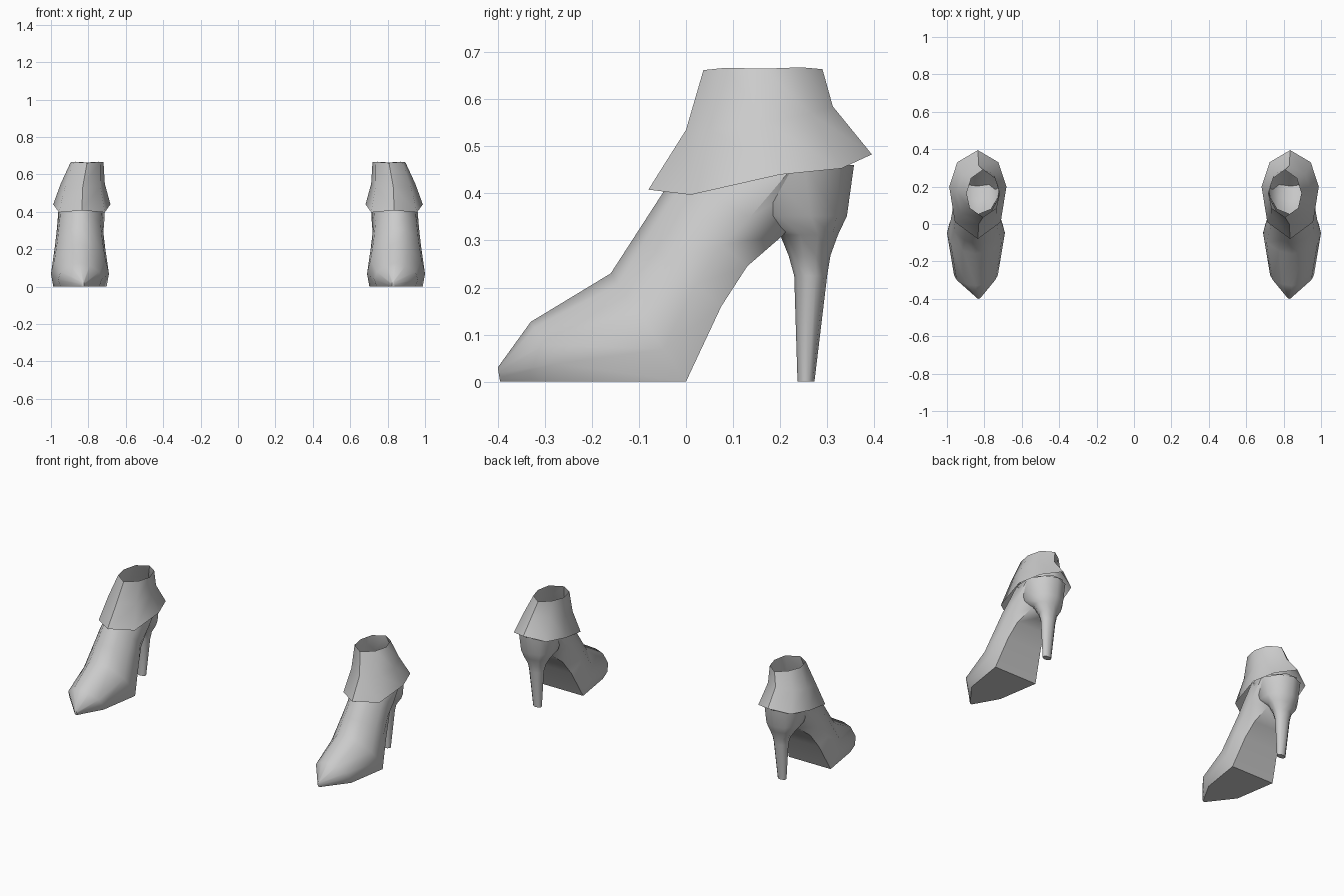
import bpy, bmesh, math

if "Cube" in bpy.data.objects:
    bpy.data.objects.remove(bpy.data.objects["Cube"])

grey = bpy.data.materials.new("light grey")
grey.diffuse_color = (0.6, 0.6, 0.6, 1)
grey.use_nodes = True
grey.node_tree.nodes["Principled BSDF"].inputs["Base Color"].default_value = grey.diffuse_color


def loft(name, rings, cap_start=False, cap_end=False):
    """Skin a list of equal closed rings, then add the mirrored partner."""
    bm = bmesh.new()
    vs = [[bm.verts.new(p) for p in r] for r in rings]
    n = len(rings[0])
    for a, b in zip(vs, vs[1:]):
        for i in range(n):
            j = (i + 1) % n
            bm.faces.new((a[i], a[j], b[j], b[i]))
    if cap_start:
        bm.faces.new(vs[0][::-1])
    if cap_end:
        bm.faces.new(vs[-1])
    bmesh.ops.recalc_face_normals(bm, faces=bm.faces)
    # A single open tube has no inside: make its faces point away from the middle
    mid = sum((v.co for v in vs[0] + vs[-1]), vs[0][0].co * 0) / (2 * n)
    if sum((f.calc_center_median() - mid).dot(f.normal) for f in bm.faces) < 0:
        bmesh.ops.reverse_faces(bm, faces=bm.faces)
    me = bpy.data.meshes.new(name)
    bm.to_mesh(me)
    bm.free()
    me.materials.append(grey)
    ob = bpy.data.objects.new(name, me)
    bpy.context.collection.objects.link(ob)
    mirror = ob.modifiers.new("pair", 'MIRROR')
    mirror.use_mirror_merge = False
    bpy.ops.object.select_all(action='DESELECT')
    ob.select_set(True)
    bpy.context.view_layer.objects.active = ob
    bpy.ops.object.shade_smooth_by_angle(angle=math.radians(50))
    return ob


def foot_ring(cx, top, bottom, half, sole):
    """Section from sole to instep; sole is the bottom width as a share of half."""
    side = [(0, sole), (0.3, 1), (0.62, 0.88), (0.9, 0.45)]
    prof = side + [(1, 0)] + [(s, -w) for s, w in reversed(side)]
    return [(cx + w * half,
             bottom[0] + (top[0] - bottom[0]) * s,
             bottom[1] + (top[1] - bottom[1]) * s) for s, w in prof]


# Foot: toe, ball, arch and ankle sections
foot = [
    (-0.83, (-0.40, 0.03), (-0.395, 0.0), 0.008, 0.8),
    (-0.845, (-0.33, 0.127), (-0.25, 0.0), 0.117, 0.88),
    (-0.845, (-0.16, 0.23), (0.0, 0.0), 0.155, 0.92),
    (-0.845, (-0.105, 0.315), (0.075, 0.16), 0.135, 0.85),
    (-0.845, (-0.05, 0.40), (0.13, 0.245), 0.125, 0.75),
    (-0.84, (-0.025, 0.44), (0.205, 0.31), 0.125, 0.5),
    (-0.835, (0.0, 0.48), (0.345, 0.47), 0.12, 0.3),
]
loft("boot_foot", [foot_ring(*r) for r in foot], cap_start=True)


def oval(cx, y0, y1, half, z, sides=10):
    cy, ry = (y0 + y1) / 2, (y1 - y0) / 2
    return [(cx + half * math.sin(2 * math.pi * i / sides),
             cy - ry * math.cos(2 * math.pi * i / sides), z) for i in range(sides)]


# Heel: slim stem flaring into the back of the boot
heel = [
    (-0.835, 0.237, 0.273, 0.027, 0.0),
    (-0.835, 0.23, 0.300, 0.045, 0.225),
    (-0.835, 0.218, 0.307, 0.056, 0.268),
    (-0.838, 0.200, 0.323, 0.085, 0.312),
    (-0.838, 0.12, 0.342, 0.108, 0.352),
    (-0.838, 0.05, 0.357, 0.125, 0.46),
]
loft("heel", [oval(*r) for r in heel], cap_start=True)


def cuff_ring(cx, half, ys, zs):
    """Eight-sided ring; ys and zs run from front to back."""
    ws = (0, 0.8, 1, 0.72, 0)
    right = [(cx + w * half, y, z) for w, y, z in zip(ws, ys, zs)]
    left = [(2 * cx - x, y, z) for x, y, z in right[3:0:-1]]
    return right + left


# Cuff: flared collar with an open top
loft("ankle_cuff", [
    cuff_ring(-0.835, 0.153, (-0.08, 0.01, 0.20, 0.33, 0.395), (0.408, 0.397, 0.44, 0.453, 0.483)),
    cuff_ring(-0.83, 0.118, (0.0, 0.055, 0.17, 0.265, 0.312), (0.535, 0.535, 0.55, 0.57, 0.585)),
    cuff_ring(-0.807, 0.088, (0.037, 0.085, 0.165, 0.245, 0.29), (0.662, 0.667, 0.665, 0.668, 0.664)),
])
